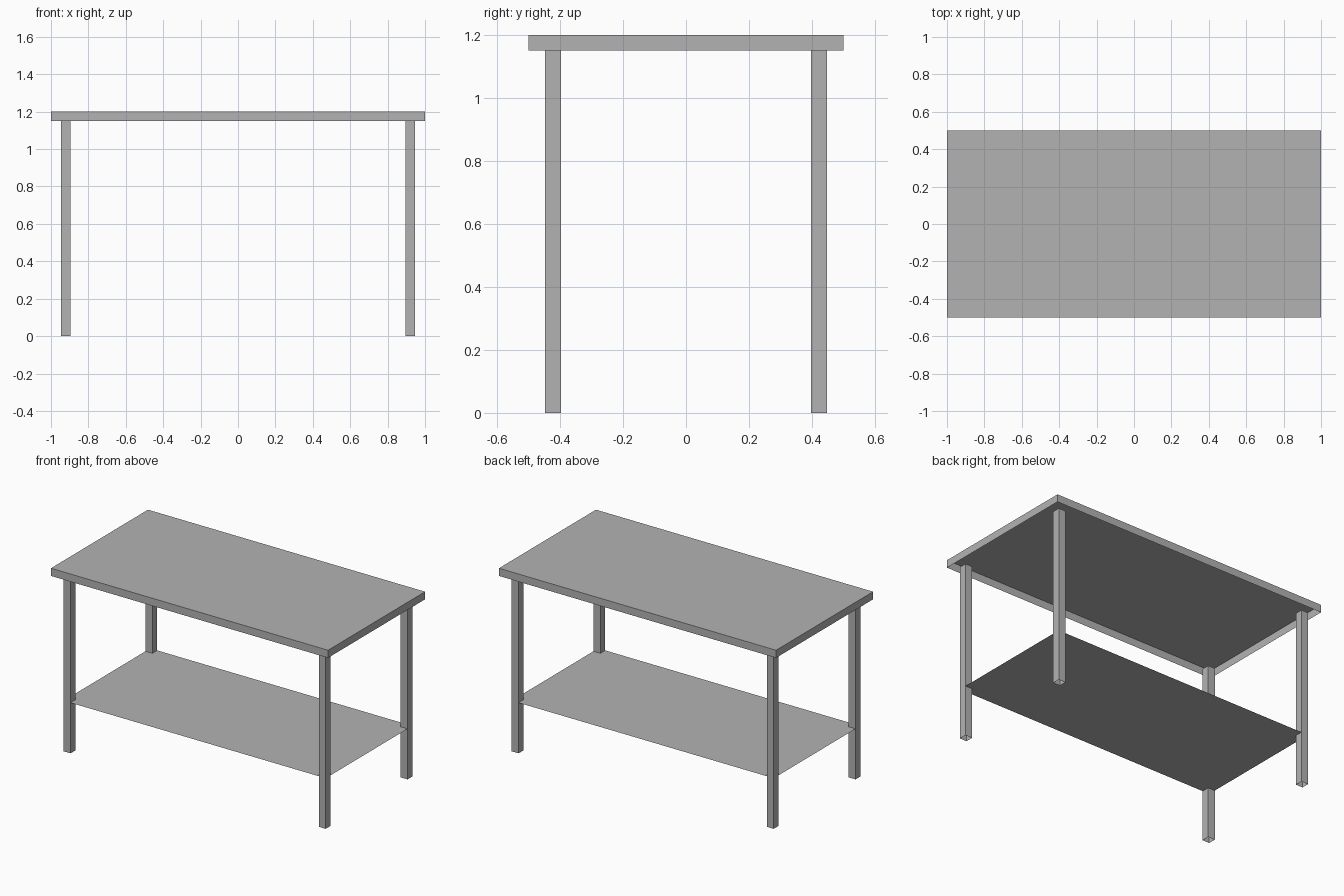
import bpy
import bmesh

cube = bpy.data.objects.get("Cube")
if cube:
    bpy.data.objects.remove(cube, do_unlink=True)

# Single steel colour
GREY = (0.45, 0.45, 0.45, 1.0)
steel = bpy.data.materials.new("grey_steel")
steel.use_nodes = True
steel.diffuse_color = GREY
steel.node_tree.nodes["Principled BSDF"].inputs["Base Color"].default_value = GREY

HALF_X, HALF_Y, TOP_Z, RIM = 1.0, 0.5, 1.2, 0.05
LEG_X, LEG_Y, LEG = 0.946, 0.447, 0.05   # outer leg faces and leg width
SHELF_Z = 0.33


def finish(name, bm):
    mesh = bpy.data.meshes.new(name)
    bm.to_mesh(mesh)
    bm.free()
    mesh.materials.append(steel)
    obj = bpy.data.objects.new(name, mesh)
    bpy.context.collection.objects.link(obj)
    return obj


def open_box(name, low, high, open_sides):
    """Sheet-metal box without the faces whose normals point to open_sides."""
    bm = bmesh.new()
    bmesh.ops.create_cube(bm, size=1)
    bm.normal_update()
    gone = [f for f in bm.faces if round(f.normal.z) in open_sides]
    bmesh.ops.delete(bm, geom=gone, context='FACES')
    for v in bm.verts:
        v.co = [a + (b - a) * (c + 0.5) for a, b, c in zip(low, high, v.co)]
    return finish(name, bm)


# Tabletop: folded sheet, open underneath
open_box("tabletop", (-HALF_X, -HALF_Y, TOP_Z - RIM), (HALF_X, HALF_Y, TOP_Z), (-1,))

# Four square tube legs, open at the foot
for side, sx in (("right", -1), ("left", 1)):
    for end, sy in (("front", -1), ("back", 1)):
        cx, cy = sx * (LEG_X - LEG / 2), sy * (LEG_Y - LEG / 2)
        open_box(f"{end}_{side}_leg",
                 (cx - LEG / 2, cy - LEG / 2, 0),
                 (cx + LEG / 2, cy + LEG / 2, TOP_Z - RIM), (-1,))

# Thin shelf, flush with the legs and notched around them
ix, iy = LEG_X - LEG, LEG_Y - LEG
bm = bmesh.new()
outline = []
for sx, sy in ((1, 1), (-1, 1), (-1, -1), (1, -1)):
    corner = [(LEG_X, iy), (ix, iy), (ix, LEG_Y)]
    if sx != sy:
        corner.reverse()
    outline += [bm.verts.new((sx * x, sy * y, SHELF_Z)) for x, y in corner]
bm.faces.new(outline)
finish("lower_shelf", bm)
